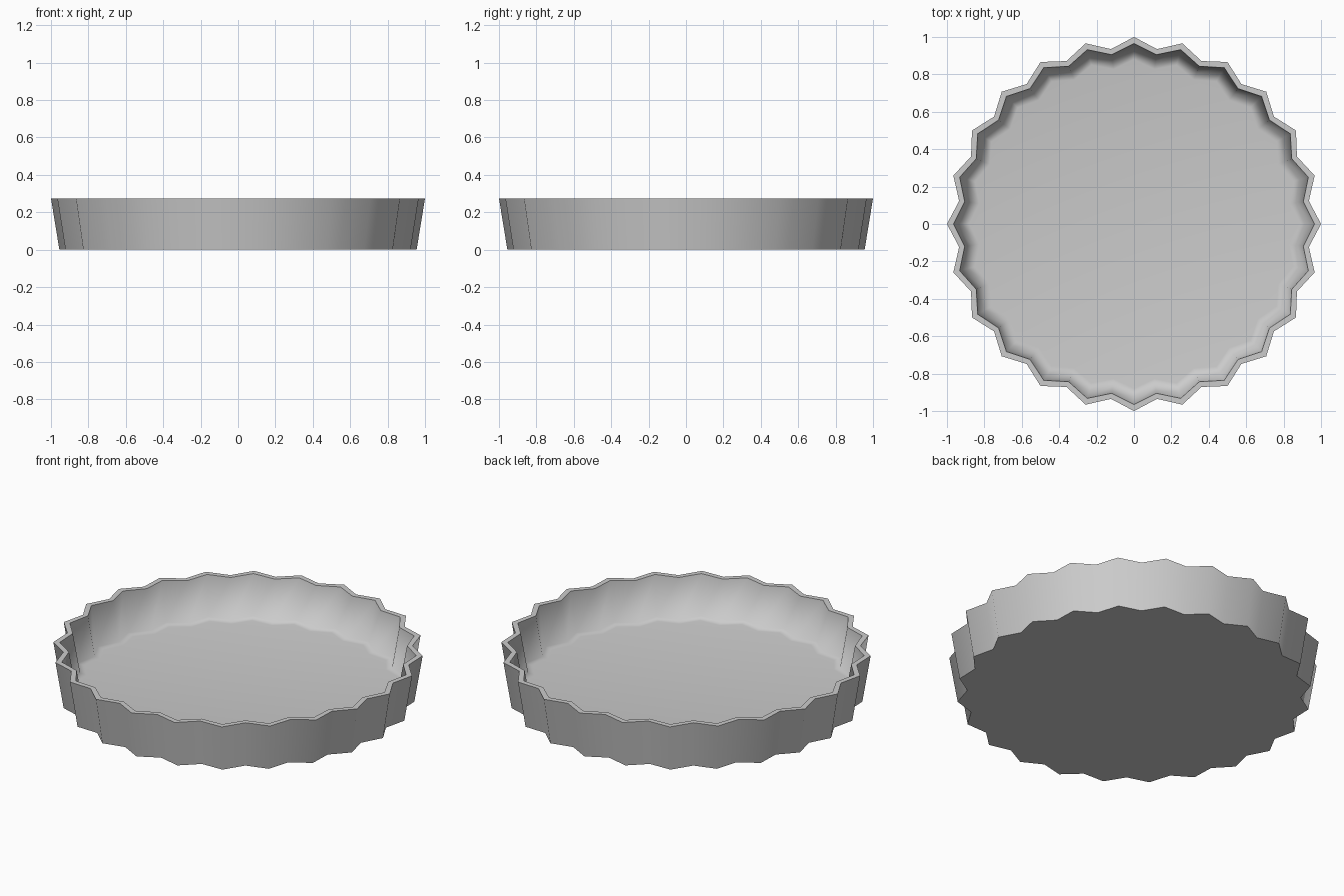
import bpy, bmesh
from math import pi, sin, cos

if "Cube" in bpy.data.objects:
    bpy.data.objects.remove(bpy.data.objects["Cube"], do_unlink=True)

FLUTES = 24

# Single metal colour
metal = bpy.data.materials.new("grey_metal")
metal.use_nodes = True
grey = (0.6, 0.6, 0.6, 1)
metal.diffuse_color = grey
metal.node_tree.nodes["Principled BSDF"].inputs["Base Color"].default_value = grey


def fluted_ring(bm, tip, valley, z):
    """Zigzag loop alternating between tip and valley radius."""
    ring = []
    for i in range(2 * FLUTES):
        a = pi * i / FLUTES
        r = valley if i % 2 else tip
        ring.append(bm.verts.new((r * cos(a), r * sin(a), z)))
    return ring


# Tapered fluted pan: outer base, outer rim, inner rim, wall foot, floor edge
profile = [(0.955, 0.90, 0), (1, 0.943, 0.275), (0.965, 0.913, 0.275),
           (0.922, 0.872, 0.042), (0.88, 0.835, 0.035)]
bm = bmesh.new()
rings = [fluted_ring(bm, *p) for p in profile]
for low, high in zip(rings, rings[1:]):
    for i in range(len(low)):
        j = (i + 1) % len(low)
        bm.faces.new((low[i], low[j], high[j], high[i]))

# Underside and inside floor
bm.faces.new(rings[0][::-1])
bm.faces.new(rings[-1])
bmesh.ops.recalc_face_normals(bm, faces=bm.faces)

# Smooth flutes, crisp base and rim edges
for f in bm.faces:
    f.smooth = True
for ring in rings[:3]:
    for i, v in enumerate(ring):
        bm.edges.get((v, ring[(i + 1) % len(ring)])).smooth = False

mesh = bpy.data.meshes.new("fluted_pan")
bm.to_mesh(mesh)
bm.free()
mesh.materials.append(metal)
pan = bpy.data.objects.new("fluted_pan", mesh)
bpy.context.collection.objects.link(pan)
